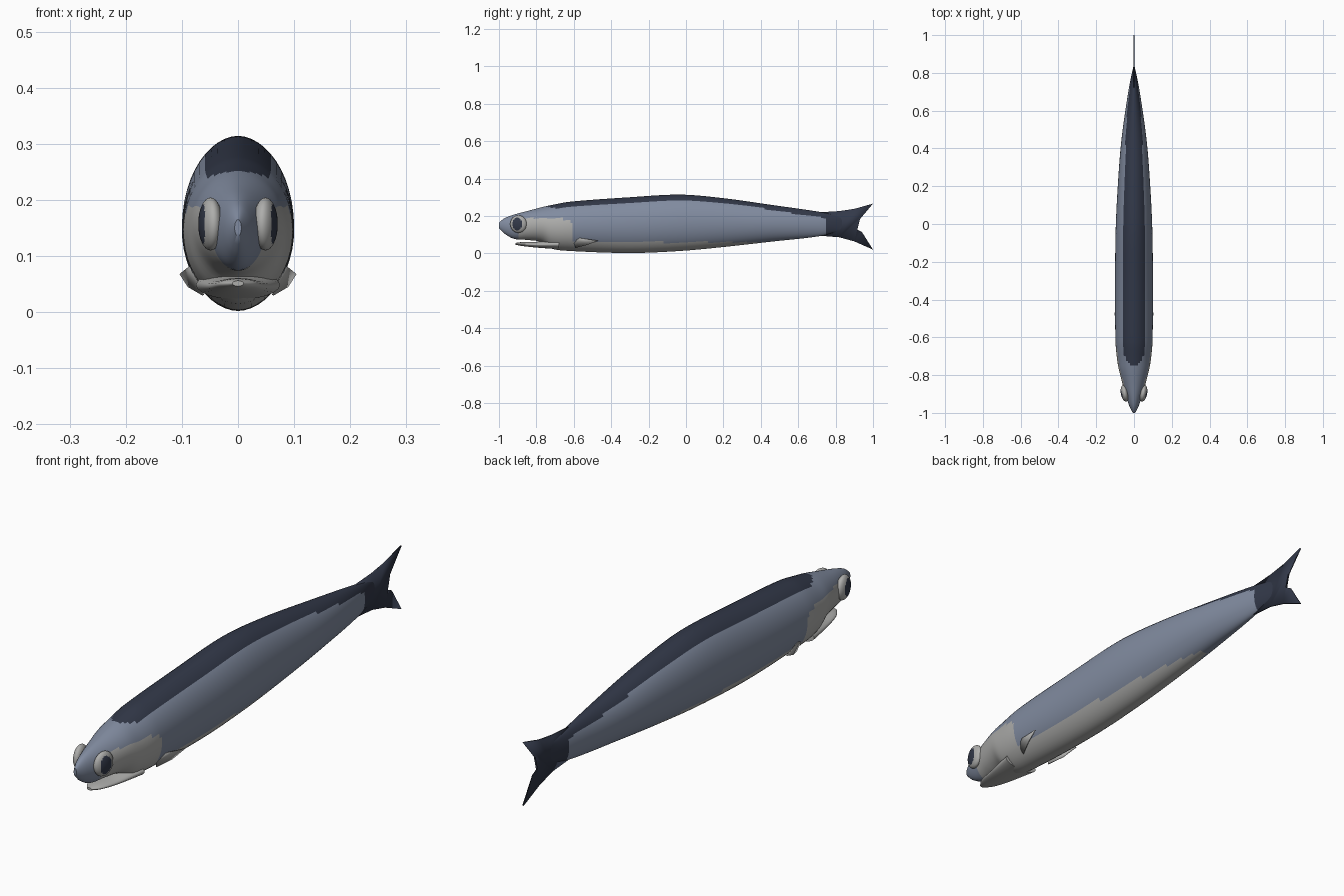
import bpy, bmesh, math
from mathutils import Vector

if "Cube" in bpy.data.objects:
    bpy.data.objects.remove(bpy.data.objects["Cube"])


def material(name, rgb):
    m = bpy.data.materials.new(name)
    m.diffuse_color = (*rgb, 1)
    m.use_nodes = True
    m.node_tree.nodes["Principled BSDF"].inputs["Base Color"].default_value = m.diffuse_color
    return m


DARK = material("dark back", (0.032, 0.04, 0.066))
BLUE = material("blue grey side", (0.22, 0.26, 0.35))
LIGHT = material("pale belly", (0.42, 0.42, 0.41))


def finish(name, bm, mats, angle=50):
    bmesh.ops.recalc_face_normals(bm, faces=bm.faces)
    me = bpy.data.meshes.new(name)
    bm.to_mesh(me)
    bm.free()
    ob = bpy.data.objects.new(name, me)
    bpy.context.collection.objects.link(ob)
    for m in mats:
        me.materials.append(m)
    bpy.ops.object.select_all(action='DESELECT')
    ob.select_set(True)
    bpy.context.view_layer.objects.active = ob
    bpy.ops.object.shade_smooth_by_angle(angle=math.radians(angle))
    return ob


def sample(rows, y):
    """Smoothly interpolate station rows (y, bottom, top, half width)."""
    i = 0
    while i < len(rows) - 2 and y > rows[i + 1][0]:
        i += 1
    a, b = rows[i], rows[i + 1]
    p, n = rows[max(i - 1, 0)], rows[min(i + 2, len(rows) - 1)]
    h = b[0] - a[0]
    t = (y - a[0]) / h
    out = []
    for k in (1, 2, 3):
        ma = (b[k] - p[k]) / (b[0] - p[0]) * h
        mb = (n[k] - a[k]) / (n[0] - a[0]) * h
        out.append((2*t**3 - 3*t*t + 1) * a[k] + (t**3 - 2*t*t + t) * ma
                   + (3*t*t - 2*t**3) * b[k] + (t**3 - t*t) * mb)
    return out


def loft(rows, count, seg):
    bm = bmesh.new()
    rings = []
    y0, y1 = rows[0][0], rows[-1][0]
    for i in range(count + 1):
        y = y0 + (y1 - y0) * i / count
        lo, hi, w = sample(rows, y)
        ring = []
        for j in range(seg):
            a = 2 * math.pi * j / seg
            s = math.sin(a)
            x = math.copysign(abs(s) ** 1.06, s) * w
            ring.append(bm.verts.new((x, y, (lo + hi) / 2 + math.cos(a) * (hi - lo) / 2)))
        rings.append(ring)
    for r, q in zip(rings, rings[1:]):
        for j in range(seg):
            k = (j + 1) % seg
            bm.faces.new((r[j], r[k], q[k], q[j]))
    bm.faces.new(rings[0])
    bm.faces.new(rings[-1])
    return bm


# body: y, bottom, top, half width
BODY = [(-1.0, .135, .165, .006), (-.97, .105, .188, .022), (-.92, .078, .207, .04),
        (-.85, .072, .226, .06), (-.77, .060, .247, .08), (-.72, .026, .258, .089),
        (-.62, .013, .276, .098), (-.3, .002, .300, .1), (-.03, .013, .314, .097),
        (.2, .034, .295, .086), (.45, .062, .26, .066), (.72, .093, .221, .027),
        (.84, .125, .195, .002)]


def body_colour(c):
    lo, hi, w = sample(BODY, c.y)
    s = (c.z - lo) / max(hi - lo, 1e-4)
    if c.y > .745:
        return 0
    limit = .88 - .11 * max(0, (c.y - .4) / .34)
    if s > limit and c.y > -.75 + (abs(c.x) / .06) ** 2 * .08:
        return 0
    # gill cover and cheek
    if -.89 < c.y < -.605 and c.z < .188 - max(0, c.y + .68) * .3:
        return 2
    # belly band, fading out toward the tail
    if c.y < .42 and c.z < .06:
        return 2
    return 1


bm = loft(BODY, 140, 48)
for f in bm.faces:
    f.material_index = body_colour(f.calc_center_median())
finish("body", bm, [DARK, BLUE, LIGHT])

# lower jaw, open below the snout
bm = loft([(-.912, .046, .056, .010), (-.88, .040, .060, .032),
           (-.80, .031, .062, .052), (-.68, .022, .075, .075)], 20, 24)
finish("lower_jaw", bm, [LIGHT])

# eyes with a dark pupil on the outer side
for side, label in ((1, "right"), (-1, "left")):
    bm = bmesh.new()
    bmesh.ops.create_uvsphere(bm, u_segments=40, v_segments=30, radius=1)
    for v in bm.verts:
        p = v.co
        v.co = Vector((side * (.049 + .021 * p.x + .006 * p.y), -.896 + .044 * p.y, .157 + .047 * p.z))
    for f in bm.faces:
        c = f.calc_center_median()
        out = abs(c.x) > .045
        inside = ((c.y + .902) / .025) ** 2 + ((c.z - .157) / .035) ** 2 < 1
        f.material_index = 1 if out and inside else 0
    finish(label + "_eye", bm, [LIGHT, DARK])


def plate(name, points, mat, thick):
    bm = bmesh.new()
    f = bm.faces.new([bm.verts.new(p) for p in points])
    bmesh.ops.triangulate(bm, faces=[f])
    ob = finish(name, bm, [mat], 30)
    mod = ob.modifiers.new("thickness", 'SOLIDIFY')
    mod.thickness = thick
    mod.offset = 0
    return ob


# forked tail fin
TAIL = [(.72, .220), (.82, .226), (.90, .238), (1.0, .266), (.93, .183), (.84, .165),
        (.94, .115), (1.0, .02), (.90, .064), (.82, .086), (.72, .094)]
plate("tail_fin", [(0, y, z) for y, z in TAIL], DARK, .006)

# small pectoral fins
for side, label in ((1, "right"), (-1, "left")):
    plate(label + "_pectoral_fin", [(side * x, y, z) for x, y, z in
          ((.078, -.61, .088), (.103, -.47, .068), (.088, -.53, .045), (.062, -.59, .03))],
          LIGHT, .003)
